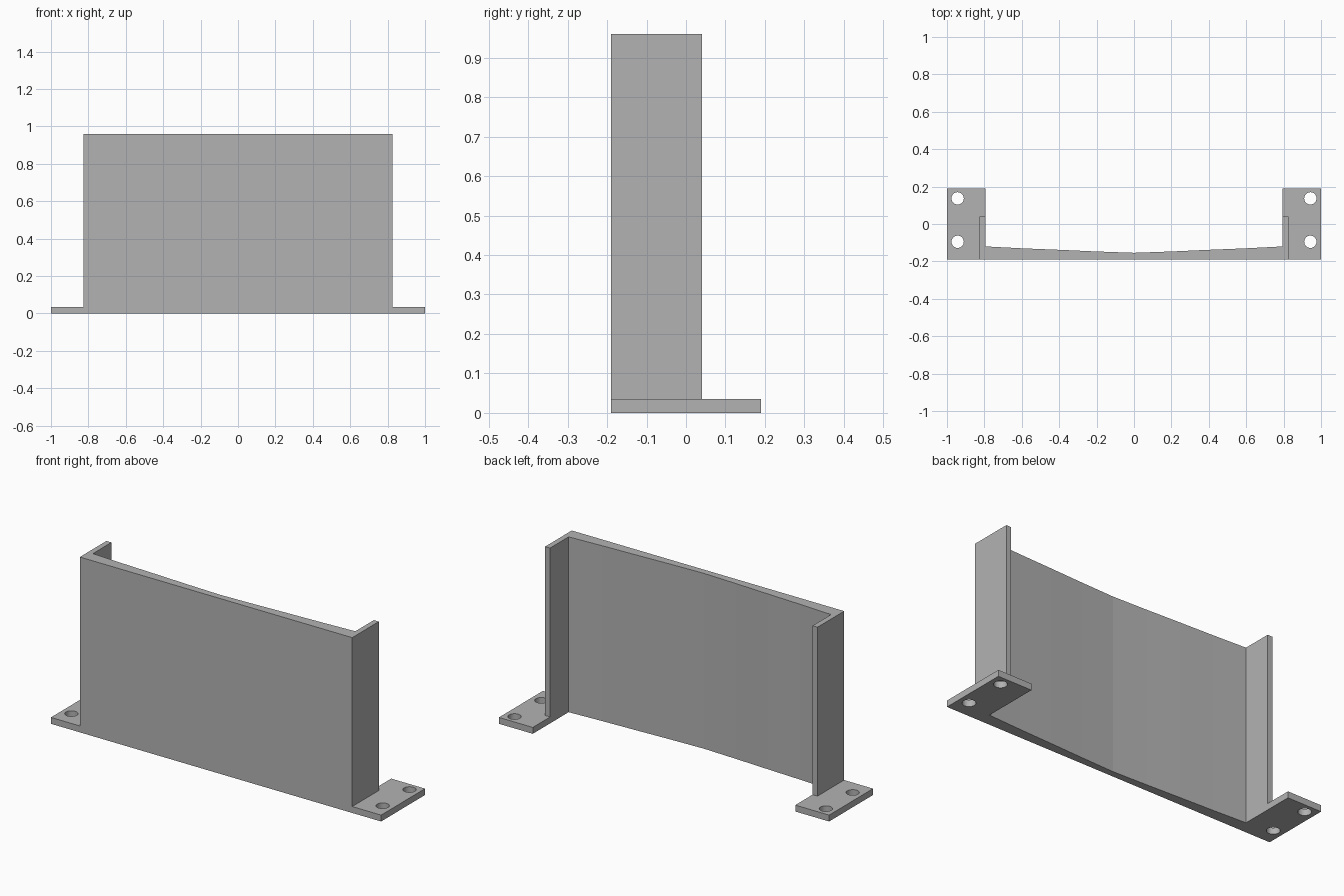
import bpy
import bmesh

if "Cube" in bpy.data.objects:
    bpy.data.objects.remove(bpy.data.objects["Cube"], do_unlink=True)

HEIGHT, FOOT_T = 0.96, 0.035
FRONT, BACK, FLANGE_BACK = -0.19, 0.19, 0.04
INNER, OUTER, TIP = 0.795, 0.825, 1.0

grey = bpy.data.materials.new("plain grey")
grey.use_nodes = True
colour = (0.45, 0.45, 0.45, 1)
grey.diffuse_color = colour
grey.node_tree.nodes["Principled BSDF"].inputs["Base Color"].default_value = colour


def extrude_profile(name, points, z0, z1):
    """Closed plan outline raised from z0 to z1."""
    bm = bmesh.new()
    face = bm.faces.new([bm.verts.new((x, y, z0)) for x, y in points])
    raised = bmesh.ops.extrude_face_region(bm, geom=[face])["geom"]
    top = [v for v in raised if isinstance(v, bmesh.types.BMVert)]
    bmesh.ops.translate(bm, verts=top, vec=(0, 0, z1 - z0))
    bmesh.ops.recalc_face_normals(bm, faces=bm.faces)
    mesh = bpy.data.meshes.new(name)
    bm.to_mesh(mesh)
    bm.free()
    mesh.materials.append(grey)
    obj = bpy.data.objects.new(name, mesh)
    bpy.context.collection.objects.link(obj)
    return obj


# Front wall with a shallow hollow back and two rearward flanges
hollow = [(0.6, -0.13), (0.4, -0.138), (0.2, -0.147)]
half = [(OUTER, FRONT), (OUTER, FLANGE_BACK), (INNER, FLANGE_BACK), (INNER, -0.12)] + hollow
outline = half + [(0, -0.154)] + [(-x, y) for x, y in reversed(half)]
extrude_profile("wall_with_flanges", outline, 0, HEIGHT)

# Mounting feet wrapped round the flanges, each with two bolt holes
foot = [(OUTER, FRONT), (TIP, FRONT), (TIP, BACK), (INNER, BACK),
        (INNER, FLANGE_BACK), (OUTER, FLANGE_BACK)]
for side, label in ((1, "left"), (-1, "right")):
    plate = extrude_profile(label + "_foot", [(side * x, y) for x, y in foot], 0, FOOT_T)
    for y, place in ((0.137, "back"), (-0.095, "front")):
        bpy.ops.mesh.primitive_cylinder_add(vertices=32, radius=0.033, depth=0.2,
                                            location=(side * 0.943, y, 0))
        cutter = bpy.context.object
        cutter.name = f"{label}_{place}_hole_cutter"
        cutter.data.materials.append(grey)
        cutter.hide_render = True
        cutter.hide_set(True)
        cutter.display_type = 'WIRE'
        cut = plate.modifiers.new(place + " bolt hole", 'BOOLEAN')
        cut.operation = 'DIFFERENCE'
        cut.solver = 'EXACT'
        cut.object = cutter
